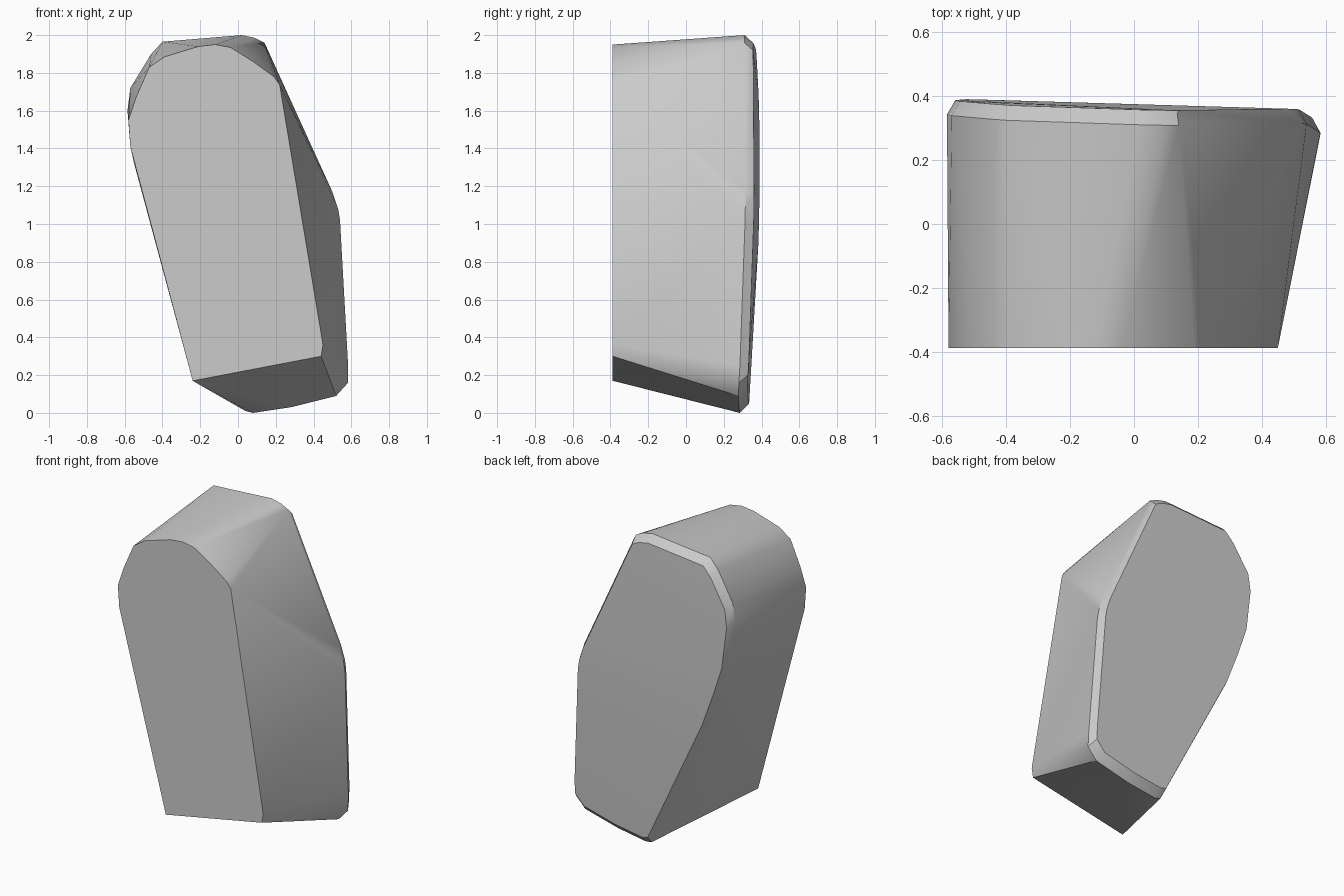
import bpy
import bmesh
from mathutils import Vector

default_cube = bpy.data.objects.get("Cube")
if default_cube:
    bpy.data.objects.remove(default_cube, do_unlink=True)


def make_material(name, color):
    material = bpy.data.materials.new(name)
    material.use_nodes = True
    material.diffuse_color = color
    material.node_tree.nodes["Principled BSDF"].inputs["Base Color"].default_value = color
    return material


def rear_depth(x, z):
    """Depth of the gently bulging rear surface."""
    return 0.375 - 0.03 * x - 0.03 * (z - 1.2) ** 2


def rim_point(x, z):
    return Vector((x, rear_depth(x, z) - 0.045, z))


def rear_point(x, z, inset=0.955):
    """Rear surface point, drawn in from the rim to form the bevel."""
    centre_z = 1.05
    x, z = x * inset, centre_z + (z - centre_z) * inset
    return Vector((x, rear_depth(x, z), z))


# Flat front cut: straight sides, tilted base and rounded crown
front_outline = [
    (-0.24, 0.17), (0.44, 0.30), (0.45, 0.36), (0.22, 1.74),
    (0.19, 1.78), (0.08, 1.86), (-0.04, 1.935), (-0.12, 1.95),
    (-0.21, 1.94), (-0.39, 1.885), (-0.47, 1.83), (-0.54, 1.67),
    (-0.58, 1.55), (-0.57, 1.41),
]

# Wider rear rim, shifted toward the lower side
rim_outline = [
    (0.04, 0.01), (0.08, 0.0), (0.28, 0.03), (0.52, 0.09),
    (0.583, 0.16), (0.583, 0.25), (0.54, 1.02), (0.53, 1.08),
    (0.50, 1.17), (0.14, 1.96), (0.09, 1.985), (0.02, 2.0),
    (-0.40, 1.965), (-0.46, 1.90), (-0.57, 1.72), (-0.585, 1.6),
    (-0.55, 1.32), (-0.49, 1.14), (-0.40, 0.9),
]

# Convex stone wrapped around the front cut, rim and rear bevel
points = [Vector((x, -0.388, z)) for x, z in front_outline]
points += [rim_point(x, z) for x, z in rim_outline]
points += [rear_point(x, z) for x, z in rim_outline]

bm = bmesh.new()
for point in points:
    bm.verts.new(point)
hull = bmesh.ops.convex_hull(bm, input=bm.verts)
unused = {e for e in hull["geom_interior"] + hull["geom_unused"]
          if isinstance(e, bmesh.types.BMVert)}
bmesh.ops.delete(bm, geom=list(unused), context="VERTS")
bmesh.ops.dissolve_limit(bm, angle_limit=0.01, verts=bm.verts, edges=bm.edges)
bmesh.ops.recalc_face_normals(bm, faces=bm.faces)

mesh = bpy.data.meshes.new("stone_block")
bm.to_mesh(mesh)
bm.free()
mesh.materials.append(make_material("stone_grey", (0.6, 0.6, 0.6, 1.0)))
stone = bpy.data.objects.new("stone_block", mesh)
bpy.context.collection.objects.link(stone)

# Soft facets with crisp main edges
bpy.ops.object.select_all(action="DESELECT")
stone.select_set(True)
bpy.context.view_layer.objects.active = stone
bpy.ops.object.shade_smooth_by_angle(angle=0.55)
